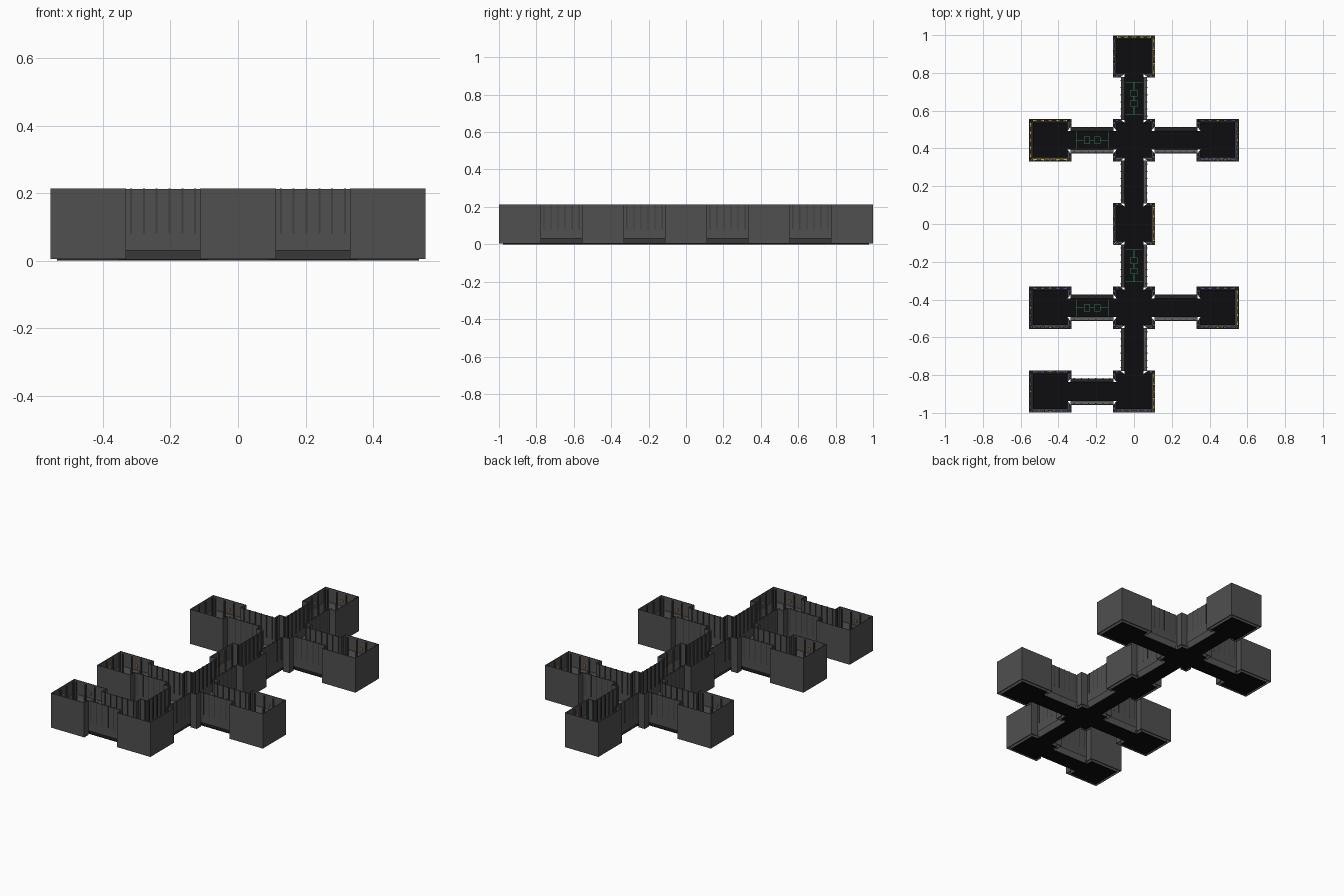
import bpy, bmesh, math
from mathutils import Matrix, Vector

if "Cube" in bpy.data.objects:
    bpy.data.objects.remove(bpy.data.objects["Cube"])

P, D, W, H, T = 0.4435, 0.112, 0.070, 0.214, 0.004   # pitch, room half, corridor half, height, wall
SK, SZ = 0.020, 0.030                                # sloped skirting inset and height
DIRS = [(1, 0), (0, 1), (-1, 0), (0, -1)]
CELLS = [(0, k) for k in range(-2, 3)] + [(x, k) for x in (-1, 1) for k in (-1, 1)] + [(-1, -2)]
LINKS = [((0, k), 1) for k in range(-2, 2)] + [((0, k), s) for k in (-1, 1) for s in (0, 2)] + [((0, -2), 2)]
CIRCUITS = [((0, 1), 1), ((0, 1), 2), ((0, -1), 1), ((0, -1), 2)]
YELLOW = {((0, 2), 0), ((0, 2), 1), ((-1, 1), 1), ((-1, 1), 2), ((-1, 1), 3),
          ((0, 0), 0), ((1, -1), 0), ((0, -2), 0)}

doors = set()
for c, s in LINKS:
    doors.add((c, s))
    doors.add(((c[0] + DIRS[s][0], c[1] + DIRS[s][1]), (s + 2) % 4))

COLORS = {
    "room_walls": (0.08, 0.08, 0.08), "corridor_walls": (0.08, 0.08, 0.08),
    "room_skirting": (0.09, 0.09, 0.09), "corridor_skirting": (0.12, 0.12, 0.12),
    "wall_ribs": (0.05, 0.05, 0.05), "floors": (0.004, 0.004, 0.005),
    "yellow_strips": (0.7, 0.5, 0.02), "blue_strips": (0.08, 0.08, 0.25),
    "floor_circuits": (0.03, 0.2, 0.08), "wall_panels": (0.13, 0.13, 0.13),
    "orange_lamps": (0.7, 0.2, 0.03),
}
parts = {n: bmesh.new() for n in COLORS}


def frame(c, s):
    return Matrix.Translation((c[0] * P, c[1] * P, 0)) @ Matrix.Rotation(s * math.pi / 2, 4, 'Z')


def box(part, m, v0, v1, u0, u1, z0, z1):
    """Box in a side's frame: v points outwards, u runs along the wall."""
    mid = Vector(((v0 + v1) / 2, (u0 + u1) / 2, (z0 + z1) / 2))
    size = Matrix.Diagonal((abs(v1 - v0), abs(u1 - u0), abs(z1 - z0), 1))
    bmesh.ops.create_cube(parts[part], size=1, matrix=m @ Matrix.Translation(mid) @ size)


def quad(part, m, pts):
    bm = parts[part]
    bm.faces.new([bm.verts.new(m @ Vector(p)) for p in pts])


# rooms and junctions
for c in CELLS:
    m0 = frame(c, 0)
    F = D - SK
    box("floors", m0, -F, F, -F, F, 0, 0.006)
    for s in range(4):
        m = frame(c, s)
        if (c, s) in doors:
            # wall stubs either side of the opening
            for g in (-1, 1):
                box("room_walls", m, D - T, D, g * W, g * D, 0.005, H)
                quad("room_skirting", m, [(D - T, g * W, SZ), (D - T, g * (D - T), SZ),
                                          (F, g * F, 0.004), (F, g * (W - 0.02), 0.004)])
                box("wall_ribs", m, D - 0.012, D - T, g * W, g * (W + 0.008), SZ, H)
                box("blue_strips", m, D - 0.013, D - T, g * 0.082, g * 0.098, 0.045, 0.049)
        else:
            box("room_walls", m, D - T, D, -D, D, 0.005, H)
            quad("room_skirting", m, [(D - T, -D + T, SZ), (D - T, D - T, SZ), (F, F, 0.004), (F, -F, 0.004)])
            # raised panels, ribs and dashed light strips inside
            for i in range(3):
                u = (i - 1) * 0.062
                box("wall_panels", m, D - 0.008, D - T, u - 0.022, u + 0.022, 0.06, 0.13)
            for i in range(4):
                u = (i - 1.5) * 0.062
                box("wall_ribs", m, D - 0.011, D - T, u - 0.003, u + 0.003, SZ, H - 0.01)
            strip = "yellow_strips" if (c, s) in YELLOW else "blue_strips"
            for i in range(5):
                u = (i - 2) * 0.04
                box(strip, m, D - 0.014, D - T, u - 0.012, u + 0.012, 0.045, 0.05)
            box("orange_lamps", m, D - 0.012, D - T, -0.006, 0.006, 0.15, 0.165)

# corridors
for c, s in LINKS:
    m = frame(c, s)
    a, b = D - T, P - D + T
    box("floors", m, D - SK, P - D + SK, -W + SK, W - SK, 0, 0.006)
    for g in (-1, 1):
        box("corridor_walls", m, a, b, g * (W - T), g * W, SZ, H - 0.002)
        quad("corridor_skirting", m, [(a, g * W, SZ), (b, g * W, SZ),
                                      (b, g * (W - SK), 0.004), (a, g * (W - SK), 0.004)])
        for i in range(6):
            v = a + (b - a) * (i + 0.5) / 6
            box("wall_ribs", m, v - 0.003, v + 0.003, g * (W - 0.009), g * (W + 0.0005), 0.08, H)

# green outline pattern on four corridor floors
for c, s in CIRCUITS:
    # the second vertical pattern belongs to the corridor above its junction
    m = frame(c, s) @ Matrix.Translation((P / 2, 0, 0))
    t, z0, z1 = 0.0015, 0.006, 0.008
    for g in (-1, 1):
        box("floor_circuits", m, g * 0.085 - t, g * 0.085 + t, -0.045, 0.045, z0, z1)
        box("floor_circuits", m, g * 0.045, g * 0.085, -t, t, z0, z1)
        for e in (0.012, 0.042):
            box("floor_circuits", m, g * e - t, g * e + t, -0.018, 0.018, z0, z1)
        for h in (-1, 1):
            box("floor_circuits", m, g * 0.012, g * 0.042, h * 0.018 - t, h * 0.018 + t, z0, z1)
    box("floor_circuits", m, -0.012, 0.012, -t, t, z0, z1)

# turn every part into an object
for name, bm in parts.items():
    bmesh.ops.recalc_face_normals(bm, faces=bm.faces)
    me = bpy.data.meshes.new(name)
    bm.to_mesh(me)
    bm.free()
    mat = bpy.data.materials.new(name + "_colour")
    mat.diffuse_color = (*COLORS[name], 1)
    mat.use_nodes = True
    mat.node_tree.nodes["Principled BSDF"].inputs["Base Color"].default_value = mat.diffuse_color
    me.materials.append(mat)
    bpy.context.collection.objects.link(bpy.data.objects.new(name, me))
